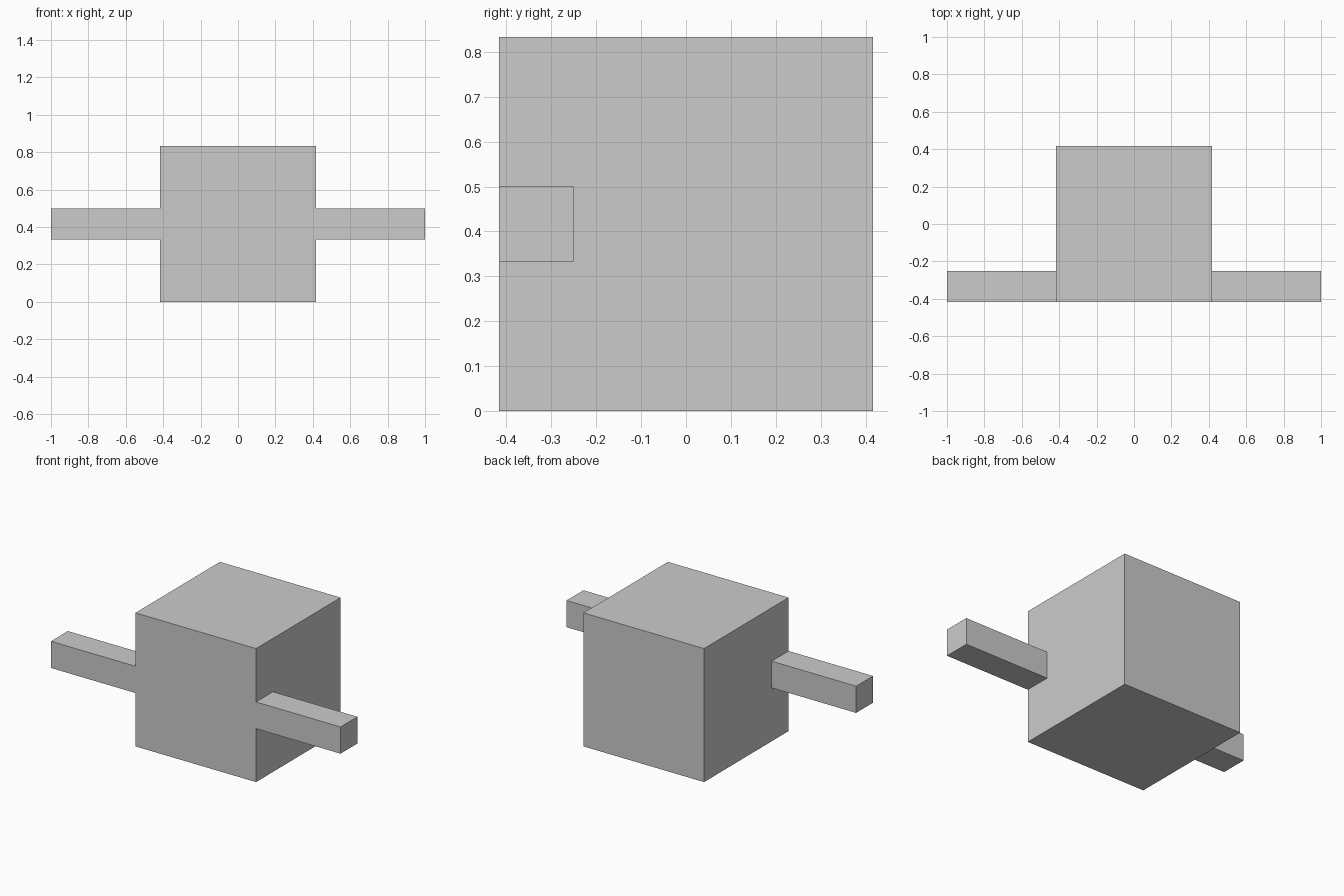
import bpy, bmesh, math
from mathutils import Matrix, Vector

if "Cube" in bpy.data.objects:
    bpy.data.objects.remove(bpy.data.objects["Cube"])

SIDE = 5 / 6      # cube edge
ARM = 1 / 6       # arm thickness
HALF = SIDE / 2

bm = bmesh.new()

# Body cube standing on the ground
bmesh.ops.create_cube(bm, size=SIDE, matrix=Matrix.Translation((0, 0, HALF)))

# Cut lines that outline the arm roots on the side faces
cuts = [((0, 0, HALF - ARM / 2), (0, 0, 1)),
        ((0, 0, HALF + ARM / 2), (0, 0, 1)),
        ((0, ARM - HALF, 0), (0, 1, 0))]
for point, normal in cuts:
    bmesh.ops.bisect_plane(bm, geom=bm.verts[:] + bm.edges[:] + bm.faces[:],
                           plane_co=point, plane_no=normal)

# Arms pulled out of both sides, flush with the front
for side in (-1, 1):
    root = Vector((side * HALF, ARM / 2 - HALF, HALF))
    face = min(bm.faces, key=lambda f: (f.calc_center_median() - root).length)
    out = bmesh.ops.extrude_discrete_faces(bm, faces=[face])["faces"][0]
    bmesh.ops.translate(bm, verts=out.verts[:], vec=(side * (1 - HALF), 0, 0))

# Merge coplanar faces left by the cuts
bmesh.ops.dissolve_limit(bm, angle_limit=math.radians(1),
                         verts=bm.verts[:], edges=bm.edges[:])
bmesh.ops.recalc_face_normals(bm, faces=bm.faces[:])

mesh = bpy.data.meshes.new("body_with_arms")
bm.to_mesh(mesh)
bm.free()
bpy.context.collection.objects.link(bpy.data.objects.new("body_with_arms", mesh))
